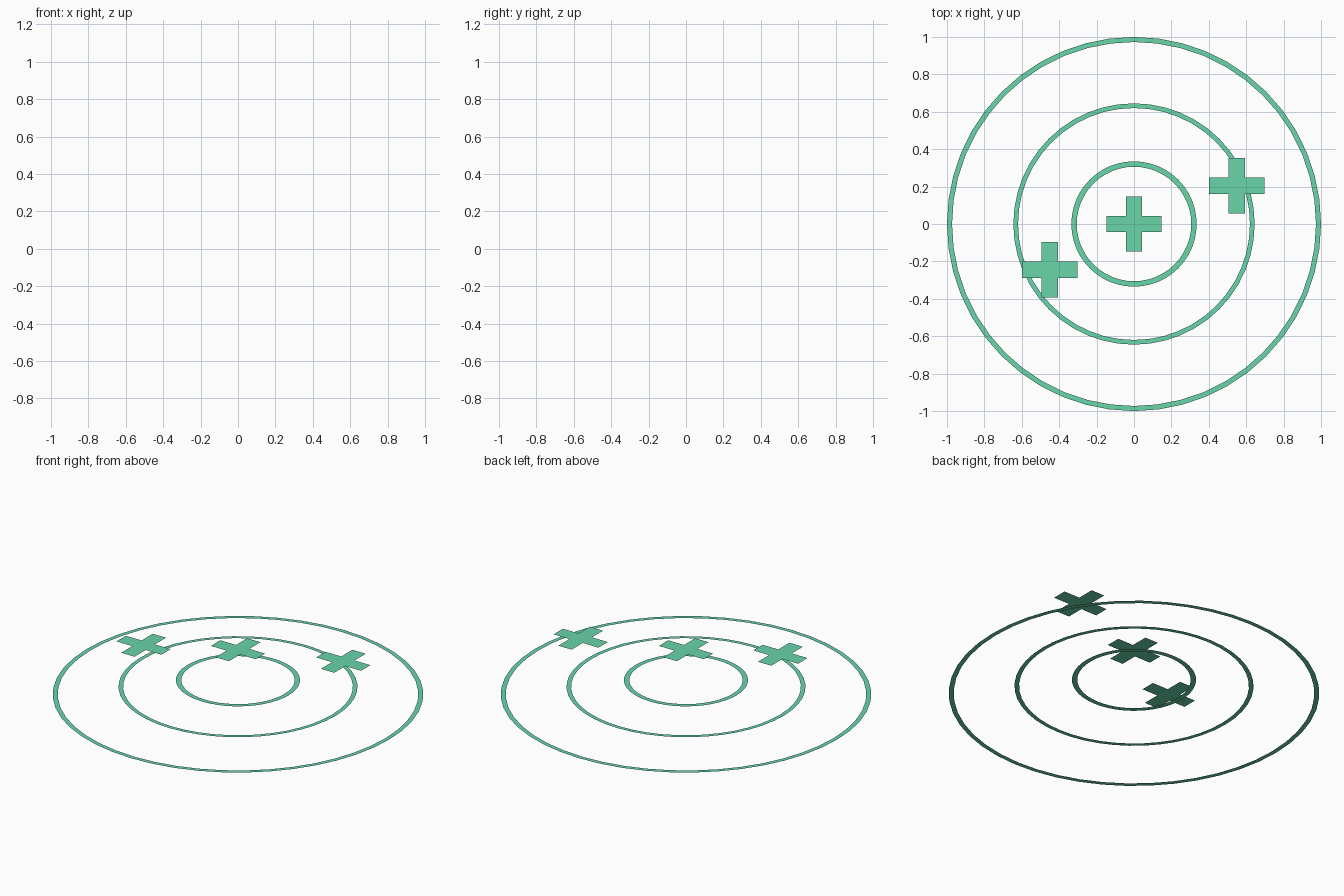
import bpy, bmesh
from math import cos, sin, pi

if "Cube" in bpy.data.objects:
    bpy.data.objects.remove(bpy.data.objects["Cube"])

mat = bpy.data.materials.new("glow_green")
mat.diffuse_color = (0.14, 0.66, 0.40, 1)
mat.use_nodes = True
mat.node_tree.nodes["Principled BSDF"].inputs["Base Color"].default_value = mat.diffuse_color


def add_object(name, bm, location):
    mesh = bpy.data.meshes.new(name)
    bm.to_mesh(mesh)
    bm.free()
    mesh.materials.append(mat)
    ob = bpy.data.objects.new(name, mesh)
    ob.location = location
    bpy.context.collection.objects.link(ob)


def flat_ring(name, outer, inner, z, sides=48):
    bm = bmesh.new()
    loops = [[bm.verts.new((r * cos(2 * pi * i / sides), r * sin(2 * pi * i / sides), 0))
              for i in range(sides)] for r in (outer, inner)]
    for i in range(sides):
        j = (i + 1) % sides
        bm.faces.new((loops[0][i], loops[0][j], loops[1][j], loops[1][i]))
    add_object(name, bm, (0, 0, z))


def flat_cross(name, x, y, z, arm=0.148, half=0.044):
    bm = bmesh.new()
    # centre square, then one arm pulled out of each edge
    c = [bm.verts.new((sx * half, sy * half, 0)) for sx, sy in ((1, -1), (1, 1), (-1, 1), (-1, -1))]
    bm.faces.new(c)
    for i, (dx, dy) in enumerate(((1, 0), (0, 1), (-1, 0), (0, -1))):
        a, b = c[i], c[(i + 1) % 4]
        ends = [bm.verts.new((v.co.x + dx * (arm - half), v.co.y + dy * (arm - half), 0)) for v in (a, b)]
        bm.faces.new((a, ends[0], ends[1], b))
    add_object(name, bm, (x, y, z))


# Three concentric rings, rising toward the middle
flat_ring("outer_ring", 1.0, 0.973, 0.0)
flat_ring("middle_ring", 0.645, 0.62, 0.045)
flat_ring("inner_ring", 0.335, 0.306, 0.084)

# Three floating plus signs
flat_cross("centre_plus", 0, 0, 0.265)
flat_cross("right_plus", 0.55, 0.205, 0.265)
flat_cross("left_plus", -0.45, -0.245, 0.265)
